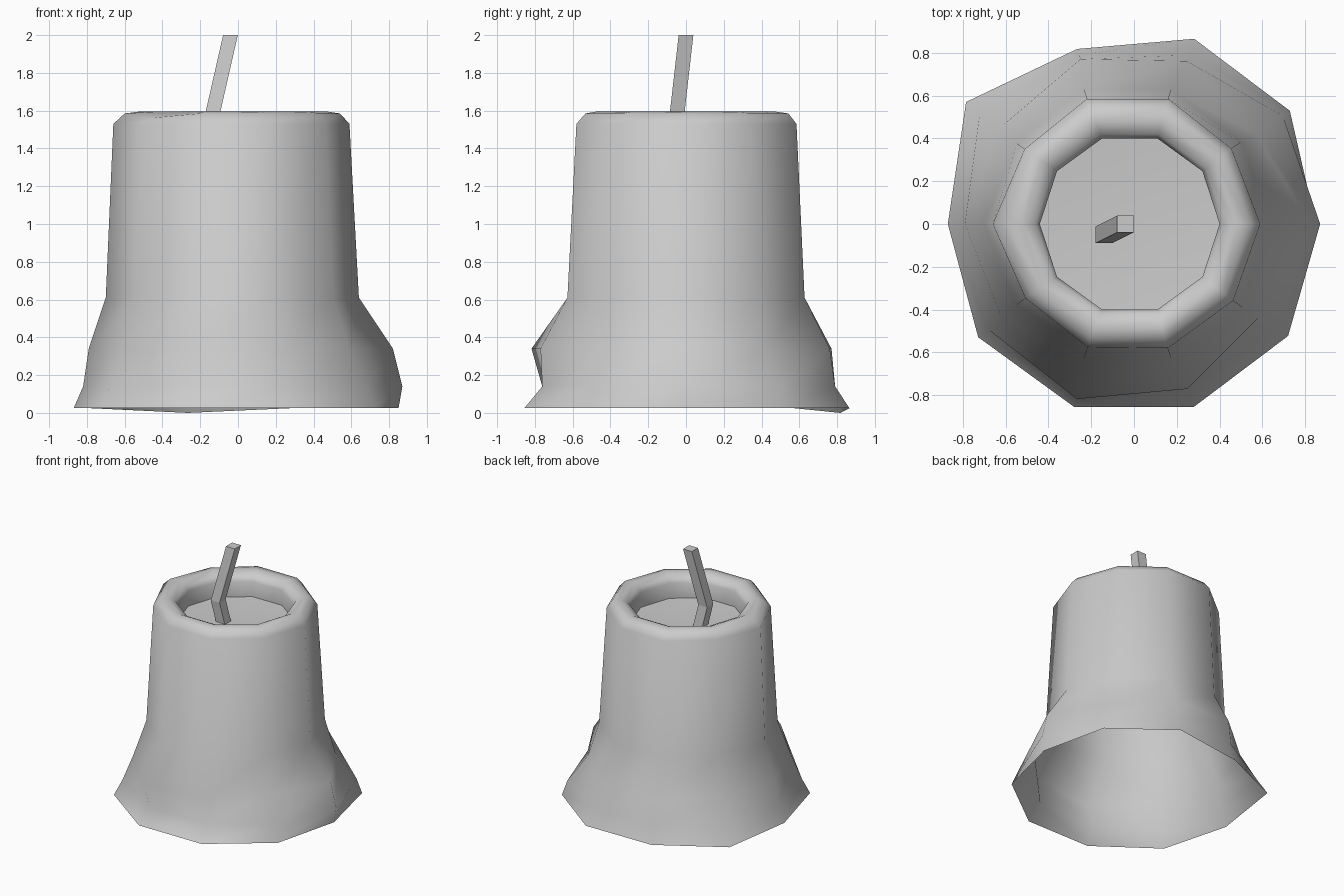
import bpy, bmesh, math

if "Cube" in bpy.data.objects:
    bpy.data.objects.remove(bpy.data.objects["Cube"])

def ring(bm, cx, radii, z, n=10, turn=0.0, cy=0.0):
    if not isinstance(radii, list):
        radii = [radii] * n
    return [bm.verts.new((cx + r * math.cos(turn + 2 * math.pi * i / n),
                          cy + r * math.sin(turn + 2 * math.pi * i / n), z))
            for i, r in enumerate(radii)]

def bridge(bm, a, b):
    n = len(a)
    for i in range(n):
        j = (i + 1) % n
        bm.faces.new((a[i], a[j], b[j], b[i]))

def finish(bm, name):
    mesh = bpy.data.meshes.new(name)
    bm.to_mesh(mesh)
    bm.free()
    obj = bpy.data.objects.new(name, mesh)
    bpy.context.collection.objects.link(obj)
    return obj

# Wax body: irregular melted foot, straight column, rounded lip and shallow dish
bm = bmesh.new()
levels = [
    (0, [.85, .90, .91, .86, .97, .87, .90, .90, .90, .89], .025),
    (0, [.87, .86, .83, .83, .89, .82, .84, .80, .80, .84], .14),
    (0, [.82, .71, .80, .81, .77, .79, .76, .86, .81, .73], .34),
    (-.03, [.67, .655, .66, .66, .64, .67, .64, .66, .66, .66], .61),
    (-.03, [.62, .60, .615, .615, .595, .63, .59, .605, .61, .61], 1.53),
    (-.03, [.57, .56, .57, .57, .55, .57, .55, .56, .56, .56], 1.585),
    (-.025, .50, 1.595),
    (-.02, .44, 1.565),
    (-.02, .42, 1.53),
    (-.02, .42, 1.41),
]
rings = [ring(bm, *lv) for lv in levels]
for a, b in zip(rings, rings[1:]):
    bridge(bm, a, b)
centre = bm.verts.new((-.02, 0, 1.385))
for i in range(10):
    j = (i + 1) % 10
    bm.faces.new((rings[-1][i], rings[-1][j], centre))
    bm.edges.get((rings[-1][i], rings[-1][j])).smooth = False
rings[0][3].co.z = 0
rings[5][6].co.z = 1.56
for f in bm.faces:
    f.smooth = True
finish(bm, "candle_body")

# Bent square wick
bm = bmesh.new()
path = [(-.10, -.03, 1.36), (-.14, -.05, 1.56), (-.04, 0, 2.0)]
sec = [ring(bm, x, .055, z, 4, math.pi / 4, y) for x, y, z in path]
for a, b in zip(sec, sec[1:]):
    bridge(bm, a, b)
bm.faces.new(sec[0][::-1])
bm.faces.new(sec[-1])
finish(bm, "wick")
